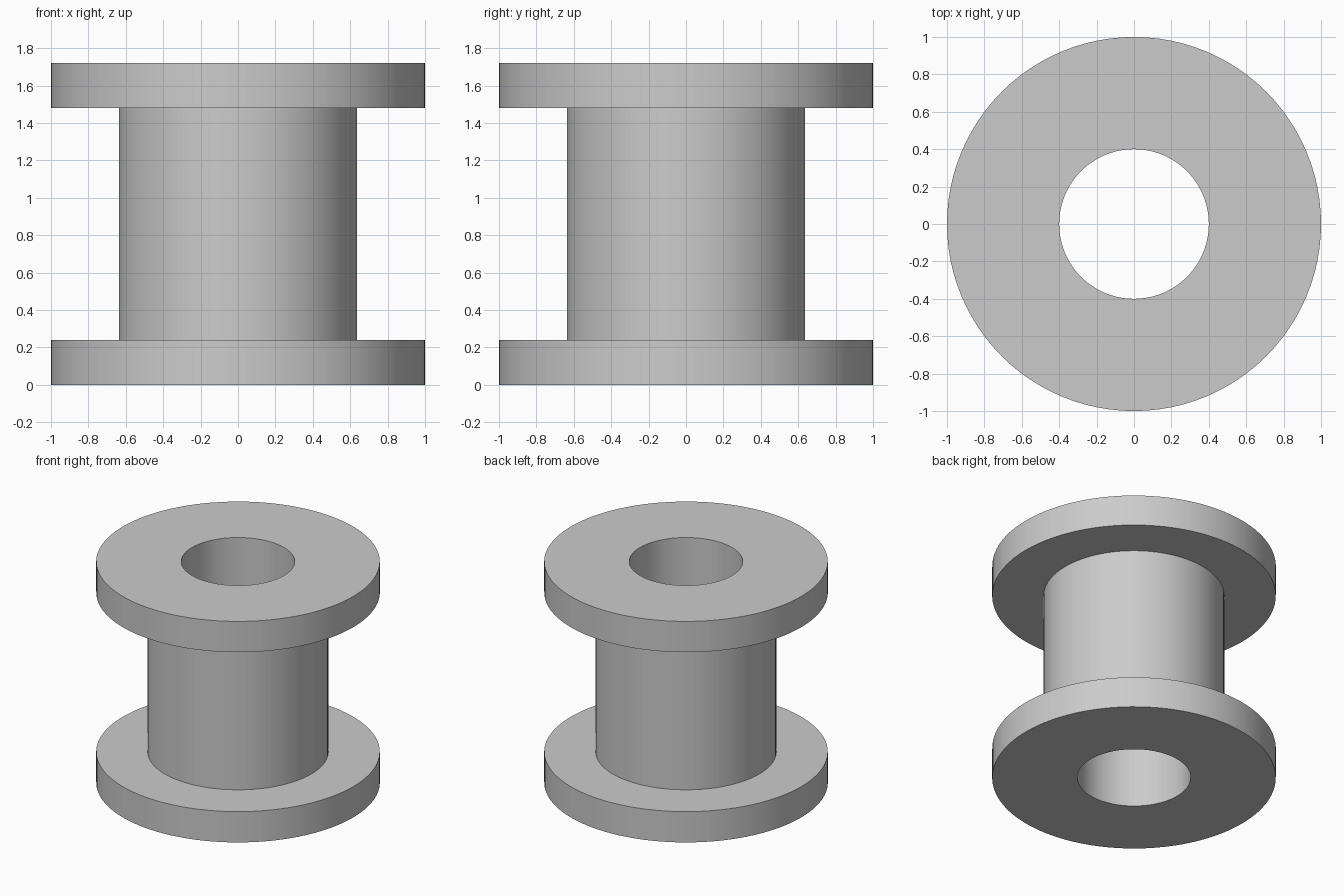
import bpy
import bmesh
import math

if "Cube" in bpy.data.objects:
    bpy.data.objects.remove(bpy.data.objects["Cube"], do_unlink=True)

SEGMENTS = 96
BORE, CORE, RIM = 0.4, 0.637, 1.0
HEIGHT, FLANGE = 1.72, 0.24

grey = bpy.data.materials.new("plain grey")
grey.use_nodes = True
colour = (0.6, 0.6, 0.6, 1)
grey.diffuse_color = colour
grey.node_tree.nodes["Principled BSDF"].inputs["Base Color"].default_value = colour

# Closed half section of the spool: bore, lower flange, core, upper flange
section = [
    (BORE, 0), (RIM, 0), (RIM, FLANGE), (CORE, FLANGE),
    (CORE, HEIGHT - FLANGE), (RIM, HEIGHT - FLANGE), (RIM, HEIGHT), (BORE, HEIGHT),
]

# Turn the section about the vertical axis
bm = bmesh.new()
rings = []
for i in range(SEGMENTS):
    a = math.tau * i / SEGMENTS
    rings.append([bm.verts.new((r * math.cos(a), r * math.sin(a), z)) for r, z in section])
for i, ring in enumerate(rings):
    after = rings[(i + 1) % SEGMENTS]
    for j in range(len(section)):
        k = (j + 1) % len(section)
        bm.faces.new((ring[j], after[j], after[k], ring[k]))
bmesh.ops.recalc_face_normals(bm, faces=bm.faces)

mesh = bpy.data.meshes.new("flanged_spool")
bm.to_mesh(mesh)
bm.free()
mesh.materials.append(grey)
spool = bpy.data.objects.new("flanged_spool", mesh)
bpy.context.collection.objects.link(spool)

# Smooth round walls with crisp rims
bpy.ops.object.select_all(action="DESELECT")
spool.select_set(True)
bpy.context.view_layer.objects.active = spool
bpy.ops.object.shade_smooth_by_angle(angle=math.radians(30))
